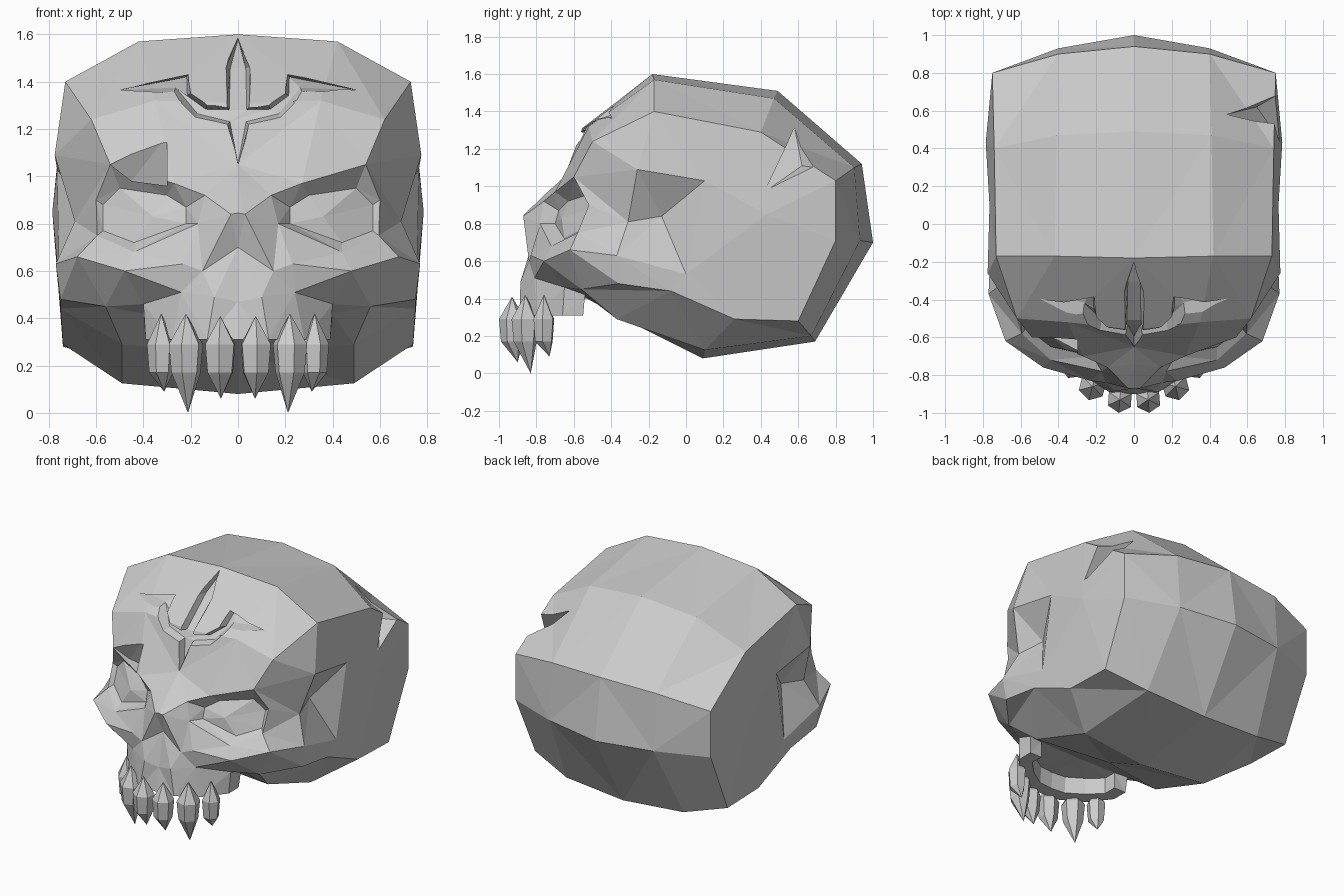
import bpy
import bmesh
import math
from mathutils import Vector
from mathutils.bvhtree import BVHTree

default_cube = bpy.data.objects.get("Cube")
if default_cube:
    bpy.data.objects.remove(default_cube, do_unlink=True)

bone = bpy.data.materials.new("bone grey")
bone.use_nodes = True
bone_colour = (0.6, 0.6, 0.6, 1)
bone.diffuse_color = bone_colour
bone.node_tree.nodes["Principled BSDF"].inputs["Base Color"].default_value = bone_colour


def make_object(name, bm):
    """Turn a bmesh into a flat shaded bone object."""
    bmesh.ops.recalc_face_normals(bm, faces=bm.faces)
    mesh = bpy.data.meshes.new(name)
    bm.to_mesh(mesh)
    bm.free()
    mesh.materials.append(bone)
    obj = bpy.data.objects.new(name, mesh)
    bpy.context.collection.objects.link(obj)
    return obj


# Landmarks of one half of the skull, grouped by region
cranium = dict(
    fore_c=(0, -.56, 1.31), fore_m=(.35, -.52, 1.32), fore_o=(.62, -.5, 1.24),
    top_c=(0, -.18, 1.6), top_m=(.42, -.17, 1.57), top_o=(.73, -.17, 1.4),
    crown_c=(0, .49, 1.51), crown_m=(.41, .47, 1.47), crown_o=(.74, .4, 1.29),
    back_c=(0, .94, 1.12), back_m=(.4, .9, 1.1), back_o=(.75, .8, 1.03),
    rear_c=(0, 1, .7), rear_m=(.4, .93, .71), rear_o=(.75, .8, .71),
    nape_c=(0, .69, .17), nape_m=(.45, .67, .2), nape_o=(.74, .6, .28),
    base_c=(0, .09, .08), base_m=(.49, .1, .125), base_o=(.74, .26, .29),
    under_c=(0, -.25, .25), under_m=(.49, -.37, .29), under_o=(.75, -.08, .44),
)
temple = dict(
    temple_top=(.775, -.26, 1.09), temple_back=(.765, .1, 1.03),
    hollow_back=(.64, -.13, .84), hollow_front=(.69, -.31, .81),
    side_mid=(.785, .43, .85), arch_back=(.755, 0, .53),
    arch_front=(.77, -.37, .63), arch_low=(.75, -.36, .48),
)
face = dict(
    brow_c=(0, -.65, 1.05), bridge=(0, -.74, .97),
    nose_c=(0, -.87, .845), nose_top=(.03, -.87, .84), nose_side=(.15, -.84, .6),
    nose_low=(.1, -.885, .49), nose_pit=(0, -.82, .7), nose_base=(0, -.87, .47),
    cheek_in=(.23, -.83, .63), cheek=(.48, -.76, .6), cheek_out=(.68, -.62, .66),
    lip=(.24, -.81, .51), cheek_low=(.4, -.65, .46), cheek_under=(.56, -.56, .45),
)
jaw = dict(
    gum_c=(0, -.9, .31), gum_a=(.13, -.89, .31), gum_b=(.28, -.8, .31),
    gum_side=(.39, -.66, .31), gum_back=(.39, -.55, .31),
    inner_c=(0, -.81, .31), inner_a=(.1, -.8, .31), inner_b=(.21, -.73, .31),
    inner_side=(.3, -.64, .31), inner_back=(.3, -.55, .31),
    roof_c=(0, -.8, .42), roof_a=(.1, -.79, .42), roof_b=(.21, -.72, .42),
    roof_side=(.3, -.64, .42), roof_back=(.3, -.55, .42),
    jaw_top=(.4, -.54, .42), palate=(0, -.53, .4),
)
socket = dict(
    eye_in=(.14, -.76, .92), brow_m=(.27, -.7, .97), brow_o=(.54, -.6, 1.05),
    eye_out=(.6, -.52, .9), eye_low=(.595, -.58, .75), eye_base=(.44, -.72, .68),
    eye_nose=(.17, -.78, .8),
)
socket_floor = dict(
    floor_in=(.22, -.68, .87), floor_m=(.3, -.63, .92), floor_o=(.5, -.54, .95),
    floor_out=(.57, -.51, .88), floor_low=(.57, -.55, .77), floor_base=(.44, -.65, .72),
    floor_nose=(.22, -.7, .8),
)
points = {**cranium, **temple, **face, **jaw, **socket, **socket_floor,
          "eye_mid": (.36, -.665, .83)}

bm = bmesh.new()
verts = {name: bm.verts.new(co) for name, co in points.items()}


def patch(names):
    bm.faces.new([verts[n] for n in names.split()])


def strip(first, second):
    """Quads between two rows of landmarks."""
    a, b = first.split(), second.split()
    for i in range(len(a) - 1):
        patch(" ".join((a[i], a[i + 1], b[i + 1], b[i])))


# Dome from forehead over the crown to the base
stations = "fore top crown back rear nape base under".split()
rows = [" ".join(s + end for end in ("_c", "_m", "_o")) for s in stations]
rows.append("palate jaw_top cheek_under")
for upper, lower in zip(rows, rows[1:]):
    strip(upper, lower)
strip("fore_c fore_m fore_o", "brow_c brow_m brow_o")

# Side of the head and temple hollow
rim = "crown_o back_o rear_o nape_o base_o".split()
for a, b in zip(rim, rim[1:]):
    patch(f"{a} {b} side_mid")
for names in (
    "top_o crown_o temple_back temple_top", "crown_o side_mid temple_back",
    "base_o arch_back side_mid", "base_o under_o arch_back",
    "temple_back side_mid arch_back", "temple_back arch_back hollow_back",
    "temple_top temple_back hollow_back hollow_front",
    "hollow_front hollow_back arch_back arch_front",
    "fore_o top_o temple_top", "fore_o temple_top brow_o",
    "temple_top hollow_front brow_o", "hollow_front eye_out brow_o",
    "hollow_front eye_low eye_out", "hollow_front arch_front cheek_out eye_low",
    "arch_front arch_back under_o arch_low", "under_o arch_low cheek_under",
):
    patch(names)

# Nose and cheek
for names in (
    "brow_c brow_m eye_in bridge", "bridge eye_in nose_top", "bridge nose_top nose_c",
    "eye_in eye_nose nose_top", "nose_top eye_nose nose_side",
    "eye_nose cheek_in nose_side", "eye_nose eye_base cheek cheek_in",
    "eye_base eye_low cheek_out cheek", "nose_top nose_side nose_low nose_pit",
    "nose_c nose_top nose_pit", "nose_pit nose_low nose_base",
    "cheek_low cheek_under jaw_top", "cheek_low jaw_top gum_back gum_side",
):
    patch(names)
strip("nose_side cheek_in cheek cheek_out arch_front",
      "nose_low lip cheek_low cheek_under arch_low")
strip("nose_base nose_low lip cheek_low", "gum_c gum_a gum_b gum_side")

# Horseshoe shaped upper jaw with a hollow palate
gum, inside, roof = ([part + end for end in ("_c", "_a", "_b", "_side", "_back")]
                     for part in ("gum", "inner", "roof"))
strip(" ".join(gum), " ".join(inside))
strip(" ".join(inside), " ".join(roof))
for a, b in zip(roof, roof[1:] + ["jaw_top"]):
    patch(f"{a} {b} palate")
patch("gum_back jaw_top roof_back inner_back")

# Eye socket walls and floor
outer, inner = list(socket), list(socket_floor)
strip(" ".join(outer + outer[:1]), " ".join(inner + inner[:1]))
for a, b in zip(inner, inner[1:] + inner[:1]):
    patch(f"{a} {b} eye_mid")

# Mirror the half and weld the middle
bmesh.ops.mirror(bm, geom=bm.verts[:] + bm.edges[:] + bm.faces[:],
                 axis="X", merge_dist=0.001)
bmesh.ops.remove_doubles(bm, verts=bm.verts, dist=0.001)
bmesh.ops.triangulate(bm, faces=bm.faces)
surface = BVHTree.FromBMesh(bm)
skull = make_object("skull", bm)


def cut(name, tool):
    cutter = make_object(name, tool)
    cutter.hide_render = True
    modifier = skull.modifiers.new("carving", "BOOLEAN")
    modifier.operation = "DIFFERENCE"
    modifier.solver = "EXACT"
    modifier.object = cutter
    bpy.context.view_layer.objects.active = skull
    bpy.ops.object.modifier_apply(modifier=modifier.name)
    bpy.data.objects.remove(cutter, do_unlink=True)


def cut_hull(name, corners):
    tool = bmesh.new()
    for corner in corners:
        tool.verts.new(corner)
    bmesh.ops.convex_hull(tool, input=tool.verts)
    cut(name, tool)


# Forehead mark: a clockwise outline sunk along the surface, with sloping walls
half = [(0, 1.585), (.05, 1.46), (.045, 1.29), (.13, 1.3), (.2, 1.35), (.21, 1.43),
        (.5, 1.365), (.27, 1.36), (.18, 1.25), (.045, 1.22), (0, 1.05)]
outline = [Vector(p) for p in half + [(-x, z) for x, z in half[-2:0:-1]]]
tool = bmesh.new()
near, far = [], []
for i, p in enumerate(outline):
    along = (p - outline[i - 1]).normalized()
    along += (outline[(i + 1) % len(outline)] - p).normalized()
    floor = p + Vector((along.y, -along.x)) * .009
    hit = surface.ray_cast(Vector((p.x, -2, p.y)), Vector((0, 1, 0)))[0]
    lip = Vector((p.x, hit.y, p.y))
    bottom = Vector((floor.x, hit.y + .055, floor.y))
    near.append(tool.verts.new(lip + (lip - bottom) * .5))
    far.append(tool.verts.new(bottom))
caps = [tool.faces.new(near), tool.faces.new(far)]
for i in range(len(near)):
    tool.faces.new((near[i - 1], near[i], far[i], far[i - 1]))
bmesh.ops.triangulate(tool, faces=caps, ngon_method="EAR_CLIP")
cut("forehead_mark_cutter", tool)

# Chipped brow and wedge missing from the crown
chip = [(-.54, -.59, 1.05), (-.42, -.59, 1.065), (-.3, -.62, 1.17),
        (-.3, -.55, .96), (-.45, -.55, .98)]
cut_hull("brow_chip_cutter", chip + [(x, -.9, z) for x, y, z in chip])
cut_hull("crown_wedge_cutter", [(.49, .58, 1.315), (.79, .42, .97), (.77, .69, 1.1),
                                (.65, .62, 1.11), (1, .58, 1.3)])


# Pointed six sided teeth, tips leaning back
def tooth(name, x, y, top, tip, radius):
    tool = bmesh.new()
    rings = []
    for z, r in ((.29, radius), (.17, radius * .85)):
        angles = [math.tau * i / 6 + math.atan2(y, x) for i in range(6)]
        rings.append([tool.verts.new((x + r * math.cos(a), y + r * math.sin(a), z))
                      for a in angles])
    ends = [tool.verts.new((x, y, top)), tool.verts.new((x * .96, y + .03, tip))]
    for i in range(6):
        tool.faces.new((rings[0][i - 1], rings[0][i], rings[1][i], rings[1][i - 1]))
        for ring, end in zip(rings, ends):
            tool.faces.new((ring[i - 1], ring[i], end))
    make_object(name, tool)


for side, label in ((1, "left"), (-1, "right")):
    tooth(f"{label}_incisor", side * .075, -.93, .41, .06, .07)
    tooth(f"{label}_canine", side * .22, -.86, .42, 0, .075)
    tooth(f"{label}_molar", side * .325, -.76, .42, .09, .06)
